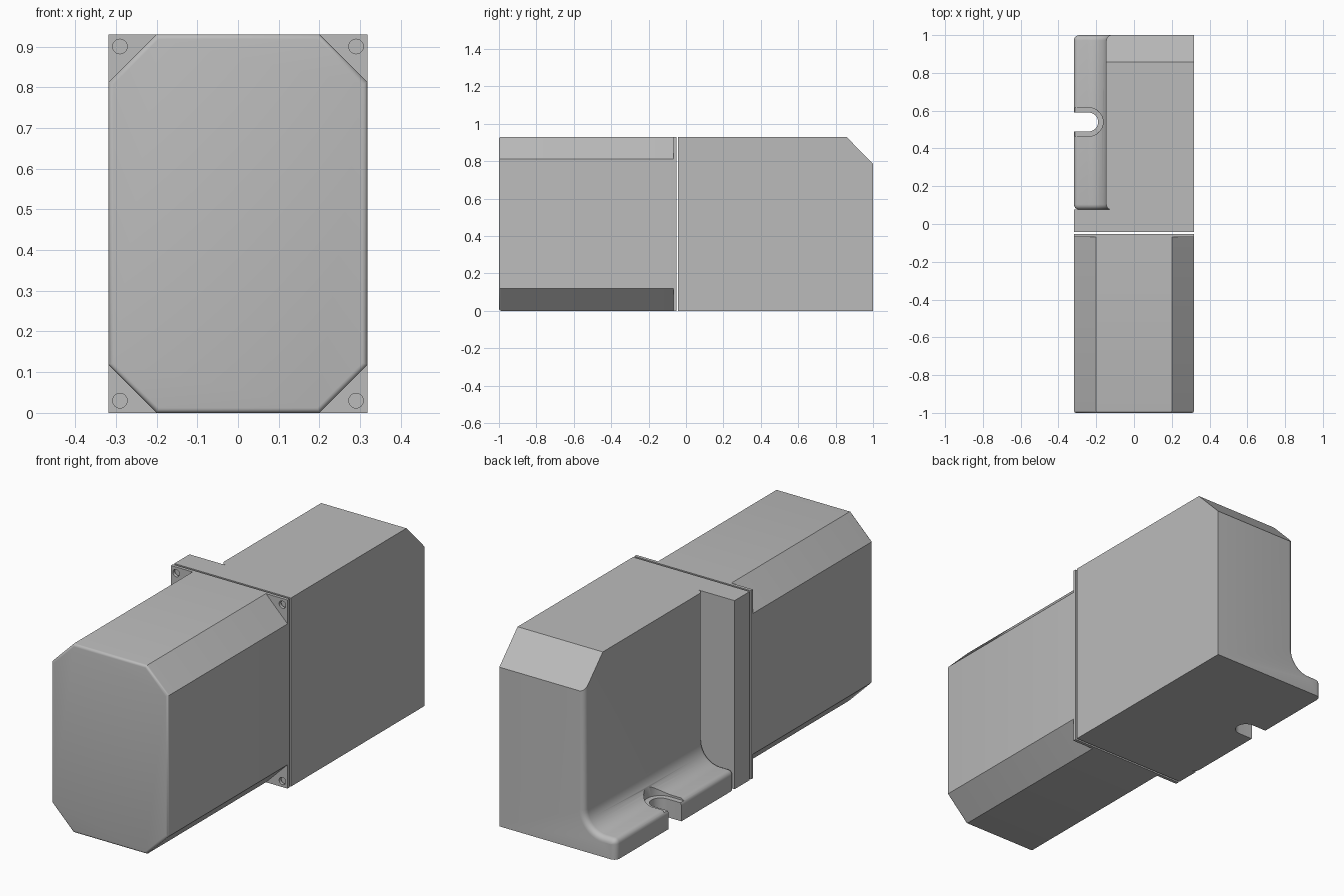
import bpy, bmesh, math
from mathutils import Vector

default = bpy.data.objects.get("Cube")
if default:
    bpy.data.objects.remove(default)

W, H = 0.318, 0.93            # half width and full height

grey = bpy.data.materials.new("light grey")
grey.use_nodes = True
COLOUR = (0.5, 0.5, 0.5, 1)
grey.diffuse_color = COLOUR
grey.node_tree.nodes["Principled BSDF"].inputs["Base Color"].default_value = COLOUR


def arc(cx, cz, r, start, end, n=10):
    angles = [math.radians(start + (end - start) * i / n) for i in range(n + 1)]
    return [(cx + r * math.cos(a), cz + r * math.sin(a)) for a in angles]


def prism(points, lo, hi, axis="Y"):
    """Extrude a 2D outline along Y (x, z points) or Z (x, y points)."""
    bm = bmesh.new()
    place = (lambda u, v, d: (u, d, v)) if axis == "Y" else (lambda u, v, d: (u, v, d))
    face = bm.faces.new([bm.verts.new(place(u, v, lo)) for u, v in points])
    ext = bmesh.ops.extrude_face_region(bm, geom=[face])
    verts = [g for g in ext["geom"] if isinstance(g, bmesh.types.BMVert)]
    bmesh.ops.translate(bm, verts=verts, vec=place(0, 0, hi - lo))
    bmesh.ops.recalc_face_normals(bm, faces=bm.faces)
    return bm


def finish(bm, name):
    bmesh.ops.recalc_face_normals(bm, faces=bm.faces)
    mesh = bpy.data.meshes.new(name)
    bm.to_mesh(mesh)
    bm.free()
    mesh.materials.append(grey)
    ob = bpy.data.objects.new(name, mesh)
    bpy.context.collection.objects.link(ob)
    return ob


def activate(ob):
    bpy.ops.object.select_all(action="DESELECT")
    ob.select_set(True)
    bpy.context.view_layer.objects.active = ob


def cut(ob, bm):
    cutter = finish(bm, "cutter")
    cutter.hide_render = True
    activate(ob)
    mod = ob.modifiers.new("cut", "BOOLEAN")
    mod.operation, mod.solver, mod.object = "DIFFERENCE", "EXACT", cutter
    bpy.ops.object.modifier_apply(modifier=mod.name)
    bpy.data.objects.remove(cutter)


def smooth(ob):
    activate(ob)
    bpy.ops.object.shade_smooth_by_angle(angle=math.radians(35))


rectangle = [(-W, 0), (W, 0), (W, H), (-W, H)]

# Front housing: octagonal prism with a softened front rim
c = 0.118
octagon = [(-W + c, 0), (W - c, 0), (W, c), (W, H - c),
           (W - c, H), (c - W, H), (-W, H - c), (-W, c)]
bm = prism(octagon, -1, -0.06)
rim = [e for e in bm.edges if all(v.co.y < -0.9 for v in e.verts)]
bmesh.ops.bevel(bm, geom=rim, offset=0.012, segments=4, profile=0.5, affect="EDGES")
smooth(finish(bm, "front_housing"))

# Mounting plate with a screw hole in each corner
plate = finish(prism(rectangle, -0.068, -0.052), "mounting_plate")
for x in (-0.29, 0.29):
    for z in (0.03, H - 0.03):
        cut(plate, prism(arc(x, z, 0.018, 0, 345, 23), -0.2, 0))
smooth(plate)

# Rear flange, separated from the plate by a thin gap
finish(prism(rectangle, -0.042, 0.076), "rear_flange")

# Rear body: wall flowing through a fillet into the foot
wall, foot, r = -0.147, 0.1, 0.1
profile = [(W, 0), (W, H), (wall, H)]
profile += arc(wall - r, foot + r, r, 0, -90)
profile += arc(-W + 0.025, foot - 0.025, 0.025, 90, 180, 5)
profile.append((-W, 0))
bm = prism(profile, 0.076, 1)
ends = []
for e in bm.edges:
    a, b = (v.co for v in e.verts)
    if abs(a.y - b.y) < 1e-4 and max(a.x, b.x) < wall + 0.01 and max(a.z, b.z) > 0.01:
        ends.append(e)
bmesh.ops.bevel(bm, geom=ends, offset=0.028, segments=5, profile=0.5, affect="EDGES")

# Sloped top edge at the back
bmesh.ops.bisect_plane(bm, geom=bm.verts[:] + bm.edges[:] + bm.faces[:],
                       plane_co=(0, 0.858, H), plane_no=Vector((0, 0.145, 0.142)),
                       clear_outer=True)
bmesh.ops.holes_fill(bm, edges=[e for e in bm.edges if e.is_boundary])
body = finish(bm, "rear_body")


# Open bolt slot through the foot, with a wider recess for the bolt head
def slot(radius, lo, hi):
    outline = arc(-0.24, 0.54, radius, -90, 90, 16)
    return prism(outline + [(-0.4, 0.54 + radius), (-0.4, 0.54 - radius)], lo, hi, "Z")


cut(body, slot(0.05, -0.1, 0.3))
cut(body, slot(0.076, 0.09, 0.3))
smooth(body)
